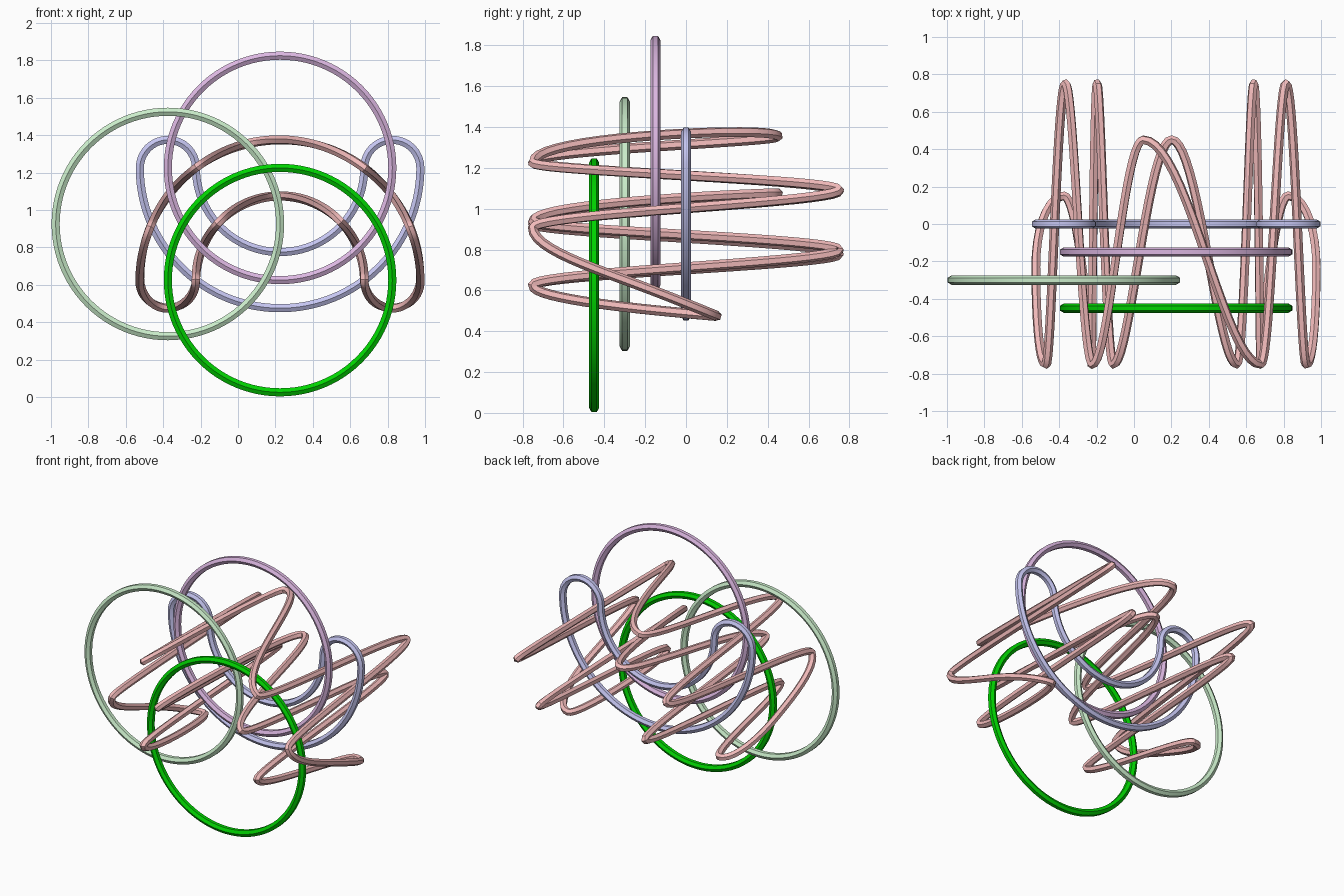
import bpy
from math import sin, cos, pi, radians

if "Cube" in bpy.data.objects:
    bpy.data.objects.remove(bpy.data.objects["Cube"])

CX, R, W, TUBE = 0.225, 0.6, 0.15, 0.025   # centre x, ring radius, band half width, tube radius


def tube(name, pts, color):
    """Closed six-sided tube along a list of points."""
    cu = bpy.data.curves.new(name, 'CURVE')
    cu.dimensions = '3D'
    cu.bevel_depth = TUBE
    cu.bevel_resolution = 1
    sp = cu.splines.new('POLY')
    sp.points.add(len(pts) - 1)
    for p, co in zip(sp.points, pts):
        p.co = (*co, 1)
    sp.use_cyclic_u = True
    ob = bpy.data.objects.new(name, cu)
    bpy.context.collection.objects.link(ob)
    mat = bpy.data.materials.new(name + "_colour")
    mat.diffuse_color = (*color, 1)
    mat.use_nodes = True
    mat.node_tree.nodes["Principled BSDF"].inputs["Base Color"].default_value = mat.diffuse_color
    cu.materials.append(mat)
    bpy.context.view_layer.objects.active = ob
    bpy.ops.object.select_all(action='DESELECT')
    ob.select_set(True)
    bpy.ops.object.convert(target='MESH')
    bpy.ops.object.shade_smooth_by_angle(angle=radians(35))


def ring(name, x, y, z, color, n=96):
    tube(name, [(x + R * cos(2 * pi * i / n), y, z + R * sin(2 * pi * i / n))
                for i in range(n)], color)


# Crescent outline: outer arc, left cap, inner arc, right cap
LENS = [pi * (R + W), pi * W, pi * (R - W), pi * W]
TOTAL = sum(LENS)


def crescent(s):
    s %= TOTAL
    for k, length in enumerate(LENS):
        if s < length or k == 3:
            break
        s -= length
    a = pi * s / length
    if k == 0:
        return (R + W) * cos(a), (R + W) * sin(a)
    if k == 1:
        return -R - W * cos(a), -W * sin(a)
    if k == 2:
        return -(R - W) * cos(a), (R - W) * sin(a)
    return R - W * cos(a), -W * sin(a)


# Depth of the weaving loop: (part of outline, angle along it, y)
KEYS = [(0, 22, -.75), (0, 38.5, .75), (0, 53, -.75), (0, 103.5, .45),
        (0, 126.5, -.75), (0, 142, .75), (0, 158, -.75), (1, 90, .15),
        (2, 0, -.75), (2, 20, .75), (2, 42, -.75), (2, 87, .45),
        (2, 136, -.75), (2, 157.5, .75), (2, 180, -.75), (3, 90, .15)]
keys = [(sum(LENS[:k]) + LENS[k] * a / 180, y) for k, a, y in KEYS]
keys.append((keys[0][0] + TOTAL, keys[0][1]))


def weave_points(steps=20):
    pts = []
    for (s0, y0), (s1, y1) in zip(keys, keys[1:]):
        for i in range(steps):
            t = i / steps
            x, z = crescent(s0 + (s1 - s0) * t)
            pts.append((CX + x, y0 + (y1 - y0) * (1 - cos(pi * t)) / 2, 0.625 + z))
    return pts


# Three round rings in stacked upright planes
ring("purple_ring", CX, -.15, 1.225, (.71, .47, .75))
ring("pale_green_ring", CX - R, -.30, .925, (.59, .84, .59))
ring("green_ring", CX, -.45, .625, (.0, .65, .0))

# Flat crescent loop, opening upward
N = 160
flat = [crescent(TOTAL * i / N) for i in range(N)]
tube("blue_crescent", [(CX + x, 0, 1.225 - z) for x, z in flat], (.56, .56, .88))

# Crescent loop that weaves front to back
tube("red_weaving_crescent", weave_points(), (.88, .49, .49))
